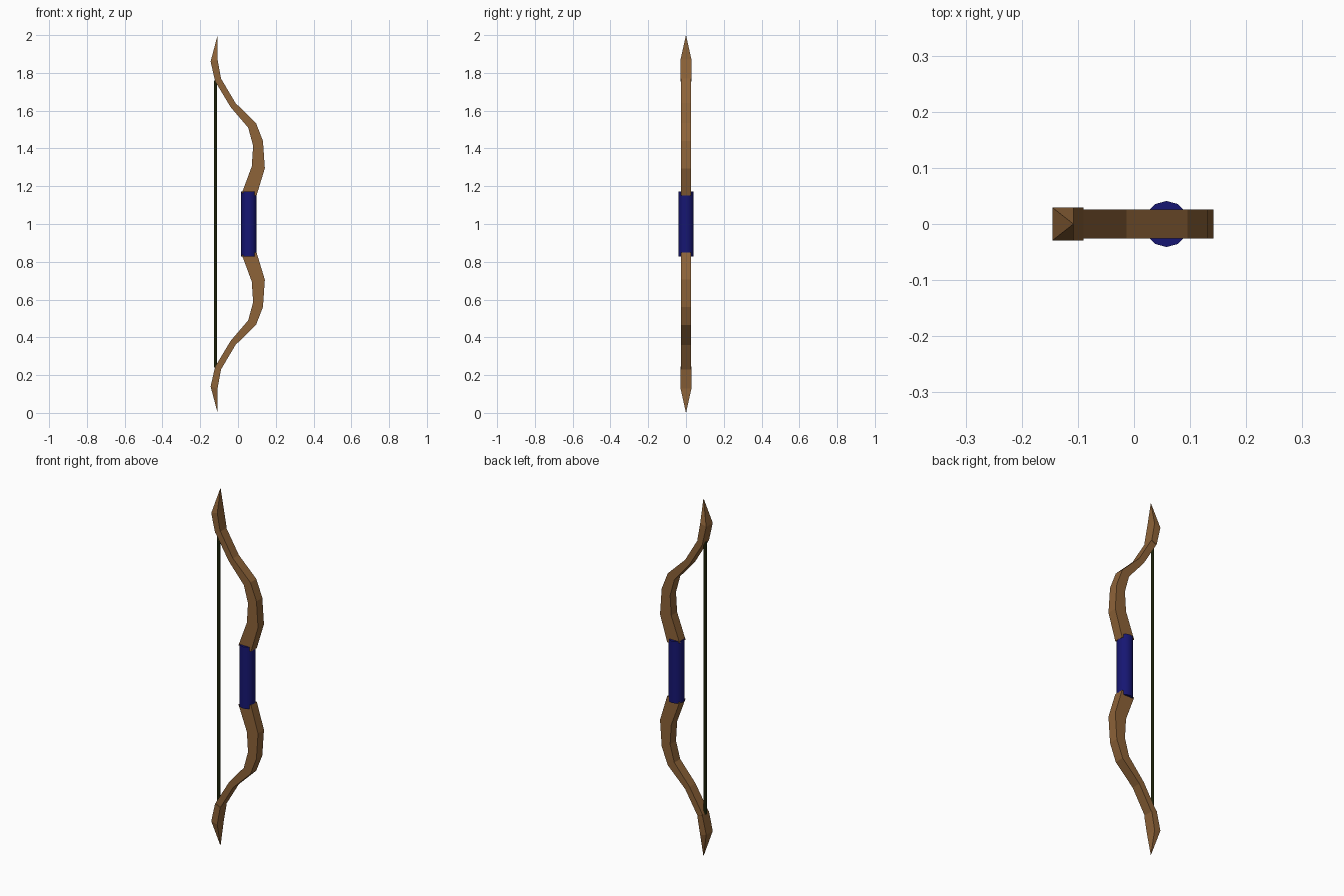
import bpy, bmesh, math

if "Cube" in bpy.data.objects:
    bpy.data.objects.remove(bpy.data.objects["Cube"])

def material(name, rgb):
    m = bpy.data.materials.new(name)
    m.diffuse_color = (*rgb, 1)
    m.use_nodes = True
    m.node_tree.nodes["Principled BSDF"].inputs["Base Color"].default_value = m.diffuse_color
    return m

wood = material("wood", (0.27, 0.125, 0.04))
wrap = material("grip_wrap", (0.008, 0.008, 0.17))
cord = material("cord", (0.04, 0.055, 0.01))

def swept_limb(name, stations, mat, tip=None):
    """Loft rectangles through (belly x, belly z, back x, back z, half width),
    optionally closing to a point; mirrored about z = 1."""
    bm = bmesh.new()
    rings = []
    for ax, az, bx, bz, w in stations:
        rings.append([bm.verts.new(p) for p in (
            (ax, -w, az - 1), (bx, -w, bz - 1), (bx, w, bz - 1), (ax, w, az - 1))])
    for lo, hi in zip(rings, rings[1:]):
        for i in range(4):
            j = (i + 1) % 4
            bm.faces.new((lo[i], lo[j], hi[j], hi[i]))
    bm.faces.new(rings[0][::-1])
    if tip:
        apex = bm.verts.new((tip[0], 0, tip[1] - 1))
        for i in range(4):
            bm.faces.new((rings[-1][i], rings[-1][(i + 1) % 4], apex))
    else:
        bm.faces.new(rings[-1])
    bmesh.ops.recalc_face_normals(bm, faces=bm.faces)
    me = bpy.data.meshes.new(name)
    bm.to_mesh(me)
    bm.free()
    me.materials.append(mat)
    ob = bpy.data.objects.new(name, me)
    ob.location.z = 1
    bpy.context.collection.objects.link(ob)
    mod = ob.modifiers.new("mirror", 'MIRROR')
    mod.use_axis = (False, False, True)
    mod.use_mirror_merge = False
    return ob

# Recurved limbs
W = 0.026
swept_limb("limbs", [
    (0.021, 1.165, 0.098, 1.15, W),
    (0.073, 1.305, 0.142, 1.295, W),
    (0.080, 1.415, 0.132, 1.44, W),
    (0.054, 1.51, 0.095, 1.535, W),
    (-0.040, 1.62, -0.013, 1.64, W),
    (-0.121, 1.755, -0.09, 1.77, W),
], wood)

# Pointed limb tips, slightly wider than the limbs
swept_limb("limb_tips", [
    (-0.121, 1.755, -0.09, 1.77, 0.029),
    (-0.145, 1.86, -0.108, 1.87, 0.029),
], wood, tip=(-0.108, 2.0))

def rod(name, x, radius, length, sides, mat):
    bpy.ops.mesh.primitive_cylinder_add(vertices=sides, radius=radius,
                                        depth=length, location=(x, 0, 1))
    ob = bpy.context.object
    ob.name = name
    ob.data.materials.append(mat)
    bpy.ops.object.shade_smooth_by_angle(angle=math.radians(40))
    return ob

# Grip and bowstring
rod("grip", 0.058, 0.041, 0.345, 12, wrap)
rod("bowstring", -0.119, 0.008, 1.52, 8, cord)
